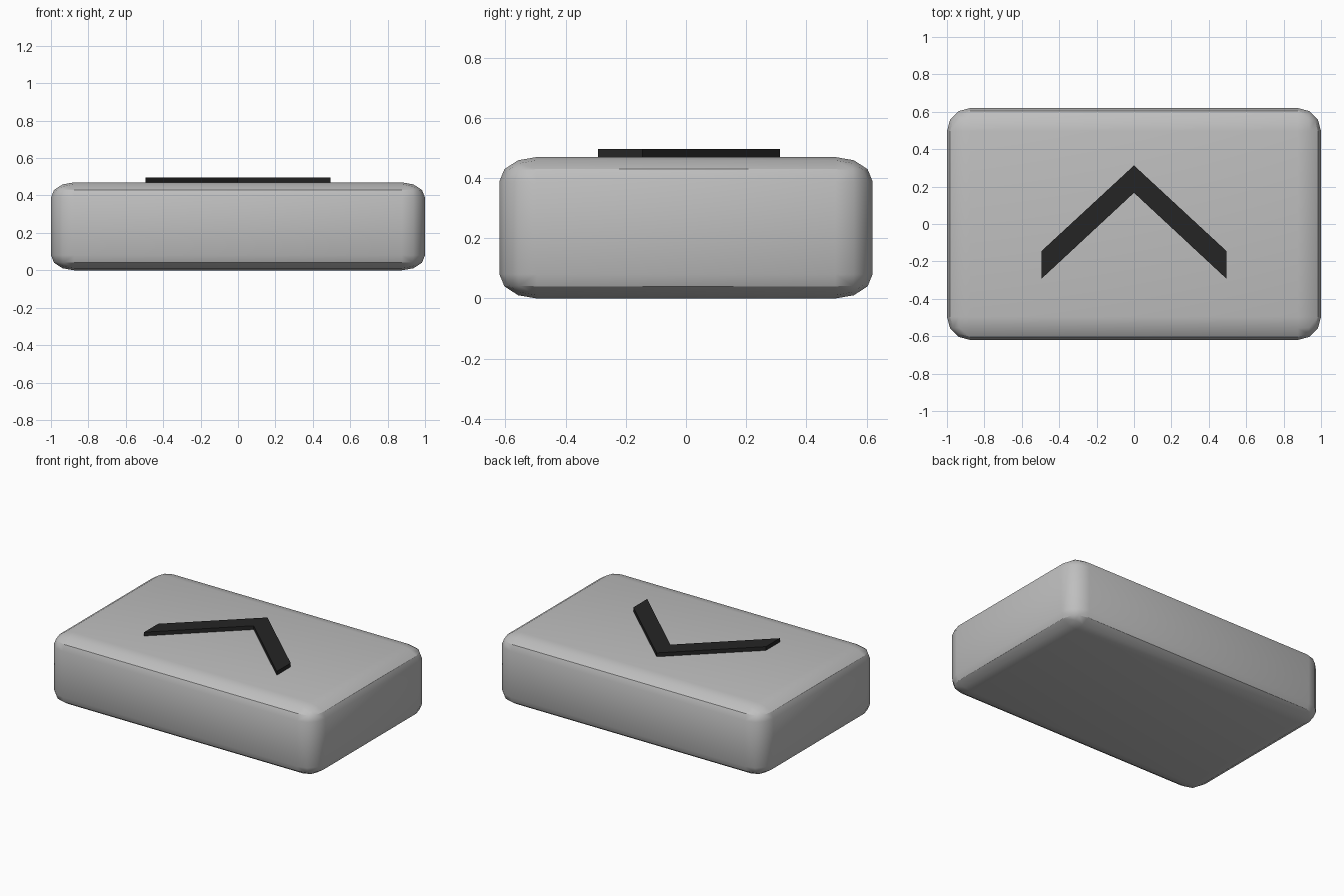
import bpy
import bmesh
import math
from mathutils import Matrix

if "Cube" in bpy.data.objects:
    bpy.data.objects.remove(bpy.data.objects["Cube"])


def material(name, rgb):
    m = bpy.data.materials.new(name)
    m.diffuse_color = (*rgb, 1.0)
    m.use_nodes = True
    m.node_tree.nodes["Principled BSDF"].inputs["Base Color"].default_value = m.diffuse_color
    return m


def add_object(name, bm, mat):
    bmesh.ops.recalc_face_normals(bm, faces=bm.faces)
    me = bpy.data.meshes.new(name)
    bm.to_mesh(me)
    bm.free()
    me.materials.append(mat)
    ob = bpy.data.objects.new(name, me)
    bpy.context.collection.objects.link(ob)
    return ob


grey = material("light grey", (0.52, 0.52, 0.52))
black = material("soft black", (0.018, 0.018, 0.018))

# Rounded body: bevelled evenly, then squashed so the rounding is flatter in z
WIDTH, DEPTH, HEIGHT = 2.0, 1.24, 0.47
ROUND, SQUASH = 0.124, 0.65
bm = bmesh.new()
bmesh.ops.create_cube(bm, size=1.0,
                      matrix=Matrix.Diagonal((WIDTH, DEPTH, HEIGHT / SQUASH, 1)))
bmesh.ops.bevel(bm, geom=bm.edges[:], offset=ROUND, offset_type='OFFSET',
                segments=3, profile=0.5, affect='EDGES', clamp_overlap=True)
for v in bm.verts:
    v.co.z = v.co.z * SQUASH + HEIGHT / 2
body = add_object("body", bm, grey)

bpy.context.view_layer.objects.active = body
body.select_set(True)
bpy.ops.object.shade_smooth_by_angle(angle=math.radians(30))

# Raised chevron on the top face
half = [(0.495, -0.145), (0.495, -0.293)]
outline = [(0, 0.313), half[0], half[1], (0, 0.167)]
outline += [(-x, y) for x, y in reversed(half)]
bm = bmesh.new()
face = bm.faces.new([bm.verts.new((x, y, HEIGHT - 0.005)) for x, y in outline])
top = bmesh.ops.extrude_face_region(bm, geom=[face])["geom"]
for v in top:
    if isinstance(v, bmesh.types.BMVert):
        v.co.z = 0.496
add_object("chevron", bm, black)
